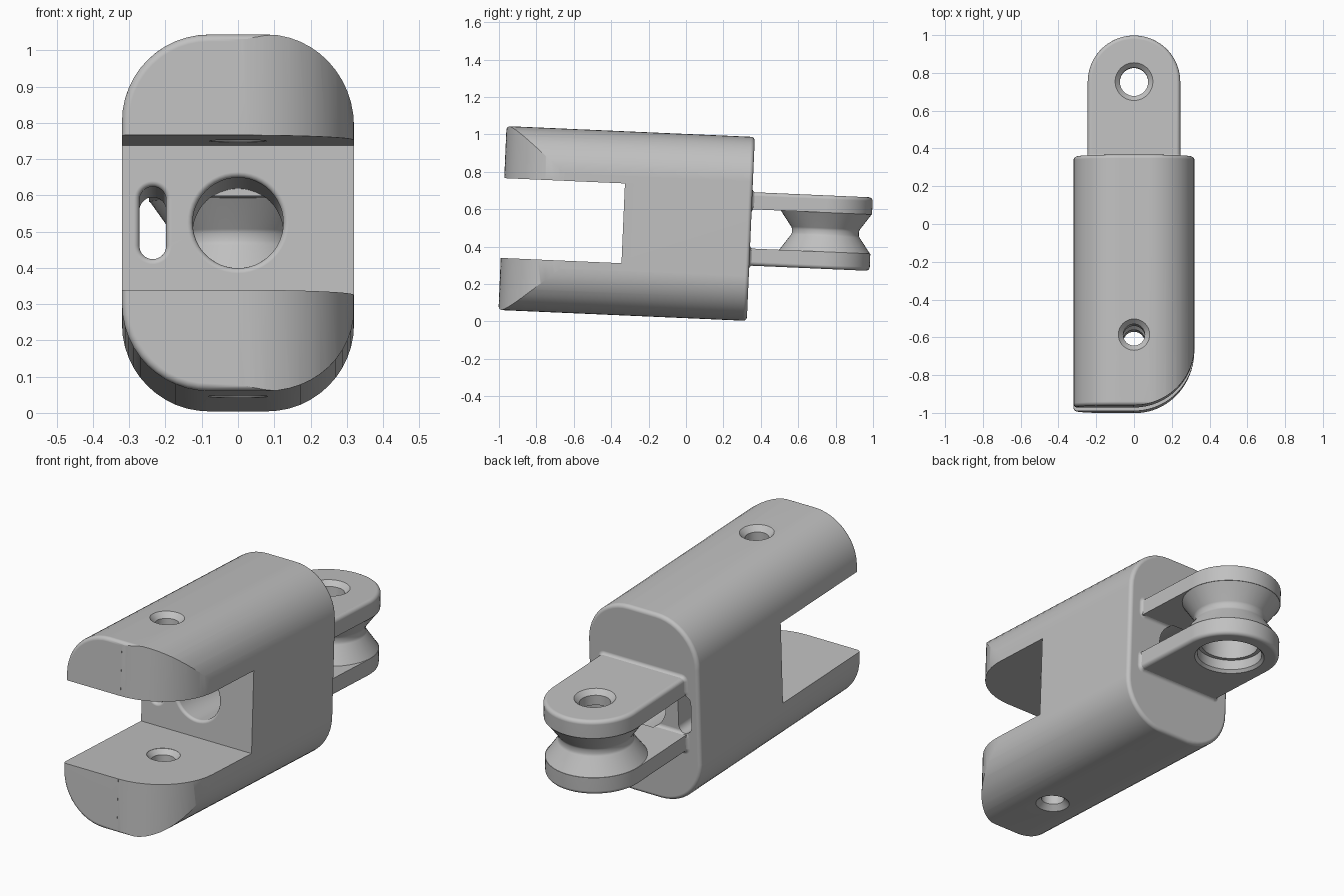
import bpy, bmesh, math

cube = bpy.data.objects.get("Cube")
if cube:
    bpy.data.objects.remove(cube, do_unlink=True)

grey = bpy.data.materials.new("plain_grey")
grey.use_nodes = True
colour = (0.53, 0.53, 0.53, 1)
grey.diffuse_color = colour
grey.node_tree.nodes["Principled BSDF"].inputs["Base Color"].default_value = colour


def rounded(w, h, r, cx=0, cy=0, n=12):
    """Outline of a rounded rectangle given by half sizes."""
    pts = []
    for q, (sx, sy) in enumerate(((1, 1), (-1, 1), (-1, -1), (1, -1))):
        for k in range(n + 1):
            a = math.pi / 2 * (q + k / n)
            pts.append((cx + sx * (w - r) + r * math.cos(a),
                        cy + sy * (h - r) + r * math.sin(a)))
    return pts


def fillet(f, n=5):
    """Pairs of (depth from the face, sideways offset) for a quarter round."""
    angles = [math.pi / 2 * k / n for k in range(n + 1)]
    return [(f * (1 - math.cos(a)), f * (1 - math.sin(a))) for a in angles]


def loft(name, axis, sections):
    """Skin a list of (position, outline) along y or z, with closed ends."""
    bm = bmesh.new()
    rings = []
    for t, outline in sections:
        rings.append([bm.verts.new((a, t, b) if axis == "y" else (a, b, t))
                      for a, b in outline])
    count = len(rings[0])
    for lower, upper in zip(rings, rings[1:]):
        for i in range(count):
            j = (i + 1) % count
            bm.faces.new((lower[i], lower[j], upper[j], upper[i]))
    bm.faces.new(rings[0])
    bm.faces.new(rings[-1])
    bmesh.ops.remove_doubles(bm, verts=bm.verts, dist=1e-5)
    bmesh.ops.recalc_face_normals(bm, faces=bm.faces)
    mesh = bpy.data.meshes.new(name)
    bm.to_mesh(mesh)
    bm.free()
    mesh.materials.append(grey)
    ob = bpy.data.objects.new(name, mesh)
    bpy.context.collection.objects.link(ob)
    return ob


def revolve(name, axis, profile, cx=0, cy=0):
    return loft(name, axis, [(t, rounded(r, r, r, cx, cy)) for t, r in profile])


def combine(target, tool, operation):
    bpy.ops.object.select_all(action="DESELECT")
    bpy.context.view_layer.objects.active = target
    target.select_set(True)
    mod = target.modifiers.new("combine", "BOOLEAN")
    mod.operation = operation
    mod.solver = "EXACT"
    mod.object = tool
    bpy.ops.object.modifier_apply(modifier=mod.name)
    bpy.data.objects.remove(tool, do_unlink=True)


# Main dimensions
HALF_W, HALF_H, CORNER = 0.32, 0.492, 0.24
FRONT, BACK, WALL = -0.982, 0.347, -0.336
GAP = 0.2135
LUG_W, LUG_OUT, LUG_IN, LUG_Y = 0.245, 0.1965, 0.105, 0.746

# Body block with softened end rims
rim = [(d, rounded(HALF_W - g, HALF_H - g, CORNER - g)) for d, g in fillet(0.02)]
body = loft("fork_bracket", "y",
            [(FRONT + d, o) for d, o in rim] + [(BACK - d, o) for d, o in rim[::-1]])

# Gap between the two fork arms
combine(body, loft("fork_gap", "y", [(t, rounded(0.5, GAP, 0, n=1))
                                     for t in (-1.2, WALL)]), "DIFFERENCE")

# Large rounded corner on the left side of the arm tips
R, steps = 0.3195, 20
outline = [(R * math.cos(a), -0.662 + R * math.sin(a))
           for a in (-math.pi / 2 * k / steps for k in range(steps + 1))]
outline += [(0, -1.2), (0.5, -1.2), (0.5, -0.662)]
combine(body, loft("tip_corner", "z", [(t, outline) for t in (-0.7, 0.7)]), "DIFFERENCE")

# Two lug plates with filleted roots
LENGTH, MID = 0.4705, 0.5205
for s in (1, -1):
    sections = [(s * LUG_IN, rounded(LUG_W, LENGTH, LUG_W, 0, MID, 18))]
    sections += [(s * (LUG_OUT - d),
                  rounded(LUG_W - g, LENGTH - g, LUG_W - g, 0, MID, 18))
                 for d, g in fillet(0.02)[::-1]]
    combine(body, loft("lug_plate", "z", sections), "UNION")

    centre, half = s * (LUG_OUT + LUG_IN) / 2, (LUG_OUT - LUG_IN) / 2 - 0.001
    flare = [(BACK + d, g) for d, g in fillet(0.018)]
    flare = [(BACK - 0.02, 0.018)] + flare
    combine(body, loft("lug_root", "y",
                       [(t, rounded(LUG_W - 0.001 + g, half + g, 0.018 + g, 0, centre, 4))
                        for t, g in flare]), "UNION")

# Waisted hub between the plates
half_hub = [(0.115, 0.243), (0.105, 0.243), (0.022, 0.184), (0.01, 0.179)]
hub = [(-t, r) for t, r in half_hub] + [(t, r) for t, r in half_hub[::-1]]
combine(body, revolve("lug_hub", "z", hub, 0, LUG_Y), "UNION")

# Stepped bore through the lug, countersunk on top
bore = [(-0.3, 0.173), (-0.1965, 0.173), (-0.182, 0.16), (-0.13, 0.16), (-0.13, 0.14),
        (0.12, 0.14), (0.12, 0.075), (0.172, 0.075), (0.1965, 0.1), (0.3, 0.1)]
combine(body, revolve("lug_bore", "z", bore, 0, LUG_Y), "DIFFERENCE")

# Pin hole through both arms, countersunk on each face
pin = [(0.6, 0.083), (HALF_H, 0.083), (0.465, 0.057), (0.238, 0.057),
       (GAP + 0.001, 0.08), (0.1, 0.08)]
pin = [(-t, r) for t, r in pin] + [(t, r) for t, r in pin[::-1]]
combine(body, revolve("pin_hole", "z", pin, 0, -0.6076), "DIFFERENCE")

# Large round passage and narrow side slot through the body
edge = [(-0.5, 0.015)] + [(WALL + d, g) for d, g in fillet(0.015)]
combine(body, revolve("passage", "y", [(t, 0.125 + g) for t, g in edge + [(0.37, 0)]]),
        "DIFFERENCE")
combine(body, loft("side_slot", "y",
                   [(t, rounded(0.037 + g, 0.1 + g, 0.037 + g, -0.235))
                    for t, g in edge + [(0.4, 0)]]), "DIFFERENCE")

# Smooth shading and the slight forward tilt
bpy.ops.object.select_all(action="DESELECT")
body.select_set(True)
bpy.context.view_layer.objects.active = body
bpy.ops.object.shade_smooth_by_angle(angle=math.radians(25))
weighted = body.modifiers.new("even_shading", "WEIGHTED_NORMAL")
weighted.keep_sharp = True
body.location = (0, 0, 0.51)
body.rotation_euler = (math.radians(-2.5), 0, 0)
